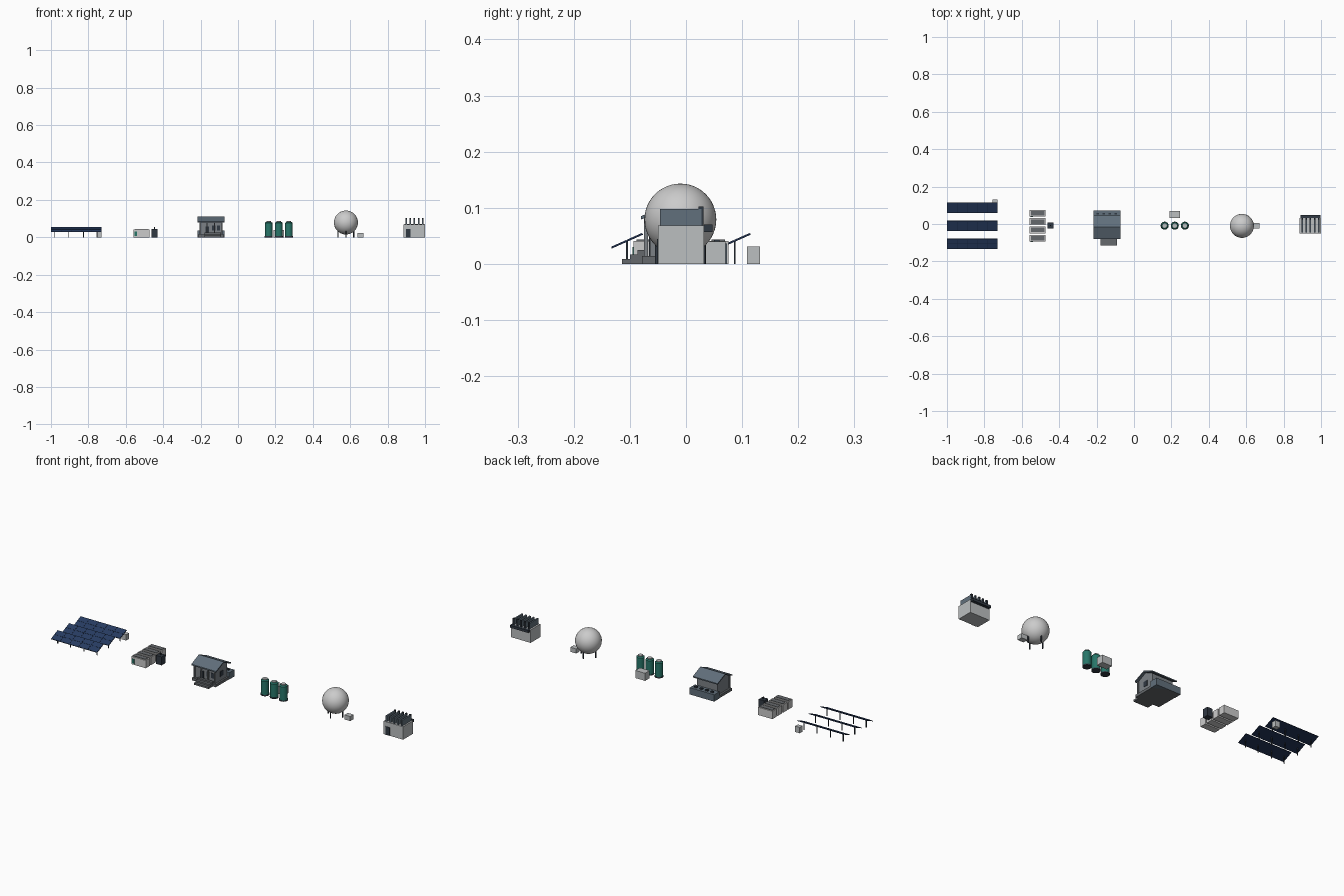
import bpy, math
from mathutils import Matrix

MATS = {}
COLORS = {"navy": (0.012, 0.025, 0.07), "cell": (0.02, 0.045, 0.12), "dark": (0.03, 0.04, 0.055),
          "slate": (0.12, 0.16, 0.2), "stone": (0.13, 0.14, 0.15), "green": (0.02, 0.18, 0.14),
          "white": (0.62, 0.64, 0.64), "light": (0.5, 0.52, 0.53), "wall": (0.2, 0.22, 0.24)}


def paint(o, name, color):
    o.name = name
    if color not in MATS:
        m = bpy.data.materials.new(color)
        m.diffuse_color = (*COLORS[color], 1)
        MATS[color] = m
    o.data.materials.append(MATS[color])
    return o


def mesh(name, verts, faces, color):
    me = bpy.data.meshes.new(name)
    me.from_pydata(verts, [], faces)
    o = bpy.data.objects.new(name, me)
    bpy.context.collection.objects.link(o)
    return paint(o, name, color)


def box(name, x0, x1, y0, y1, z0, z1, color):
    v = [(x, y, z) for x in (x0, x1) for y in (y0, y1) for z in (z0, z1)]
    f = [(0, 1, 3, 2), (4, 6, 7, 5), (0, 4, 5, 1), (2, 3, 7, 6), (0, 2, 6, 4), (1, 5, 7, 3)]
    return mesh(name, v, f, color)


def cyl(name, x, y, z0, z1, r, color, r2=None, n=24):
    bpy.ops.mesh.primitive_cone_add(vertices=n, radius1=r, radius2=r if r2 is None else r2,
                                    depth=z1 - z0, location=(x, y, (z0 + z1) / 2))
    bpy.ops.object.shade_smooth_by_angle()
    return paint(bpy.context.object, name, color)


def extrude_x(name, x0, x1, profile, color):
    n = len(profile)
    v = [(x, y, z) for x in (x0, x1) for y, z in profile]
    f = [tuple(reversed(range(n))), tuple(range(n, 2 * n))]
    f += [(i, (i + 1) % n, n + (i + 1) % n, n + i) for i in range(n)]
    return mesh(name, v, f, color)


# solar array: three tilted rows of five panels on posts
tilt = math.radians(24)
for yc in (-0.105, -0.009, 0.087):
    M = Matrix.Translation((-0.865, yc, 0.041)) @ Matrix.Rotation(tilt, 4, 'X')
    box("panel_frame", -0.135, 0.135, -0.0305, 0.0305, -0.0015, 0.001, "navy").matrix_world = M
    for i in range(5):
        for j in range(2):
            x, y = -0.135 + 0.054 * i, -0.0295 + 0.03 * j
            box("solar_panel", x + 0.0015, x + 0.0525, y, y + 0.029, 0, 0.002, "cell").matrix_world = M
    for px in (-0.98, -0.905, -0.826, -0.75):
        box("panel_post", px - 0.002, px + 0.002, yc - 0.0015, yc + 0.0015, 0, 0.04, "dark")
box("inverter_box", -0.757, -0.73, 0.109, 0.132, 0, 0.031, "light")

# battery bank: four containers and a control cabinet
for i in range(4):
    y = -0.094 + 0.0445 * i
    box("battery_container", -0.558, -0.473, y, y + 0.036, 0, 0.041, "white")
    box("container_roof", -0.552, -0.479, y + 0.006, y + 0.03, 0.041, 0.0435, "stone")
    box("container_stripe", -0.553, -0.54, y - 0.001, y, 0.006, 0.03, "green")
box("control_cabinet", -0.462, -0.43, -0.024, 0.007, 0, 0.045, "dark")
box("cabinet_mast", -0.449, -0.444, -0.011, -0.006, 0.045, 0.056, "dark")

# house: slab, walls, gabled roof, porch, steps and rear annex
box("house_slab", -0.214, -0.075, -0.078, 0.072, 0, 0.014, "stone")
extrude_x("house_walls", -0.204, -0.084, [(-0.064, 0.014), (0.03, 0.014), (0.03, 0.083),
                                           (-0.017, 0.106), (-0.064, 0.083)], "wall")
extrude_x("house_roof", -0.217, -0.072, [(-0.08, 0.079), (-0.017, 0.106), (0.046, 0.079),
                                          (0.046, 0.085), (-0.017, 0.112), (-0.08, 0.085)], "slate")
box("rear_annex", -0.216, -0.073, 0.03, 0.073, 0, 0.036, "slate")
for i in range(4):
    x = -0.2 + 0.032 * i
    box("rear_vent", x, x + 0.014, 0.05, 0.06, 0.036, 0.043, "dark")
for px in (-0.204, -0.165, -0.125, -0.085):
    box("porch_column", px - 0.003, px + 0.003, -0.075, -0.068, 0.014, 0.082, "wall")
for i, y in enumerate((-0.114, -0.1, -0.086)):
    box("porch_step", -0.178, -0.092, y, -0.072, 0, 0.009 + 0.008 * i, "stone")
box("house_door", -0.175, -0.155, -0.066, -0.063, 0.014, 0.058, "dark")
for x in (-0.138, -0.112):
    box("house_window", x, x + 0.017, -0.066, -0.063, 0.035, 0.062, "dark")
box("side_window", -0.085, -0.082, -0.03, -0.005, 0.035, 0.062, "dark")

# storage tanks with caps, and a pump skid
for x in (0.164, 0.218, 0.272):
    cyl("tank_base", x, -0.009, 0, 0.006, 0.0215, "dark")
    cyl("storage_tank", x, -0.009, 0.006, 0.077, 0.02, "green")
    cyl("tank_shoulder", x, -0.009, 0.077, 0.082, 0.02, "green", 0.014)
    cyl("tank_cap", x, -0.009, 0.081, 0.086, 0.0125, "light")
box("pump_skid", 0.19, 0.247, 0.032, 0.07, 0, 0.04, "light")

# spherical gas holder on four legs
bpy.ops.mesh.primitive_uv_sphere_add(segments=48, ring_count=24, radius=0.064, location=(0.577, -0.01, 0.079))
bpy.ops.object.shade_smooth()
paint(bpy.context.object, "gas_sphere", "white")
for i in range(4):
    a = math.pi / 2 * i
    cyl("sphere_leg", 0.577 + 0.042 * math.cos(a), -0.01 + 0.042 * math.sin(a), 0, 0.04, 0.0035, "dark", n=12)
box("valve_box", 0.638, 0.672, -0.023, 0.005, 0, 0.024, "light")

# plant building with rooftop fins and rear header
box("plant_building", 0.886, 1.0, -0.05, 0.032, 0, 0.068, "light")
box("plant_door", 0.898, 0.922, -0.052, -0.05, 0, 0.044, "dark")
for i in range(5):
    x = 0.899 + 0.0222 * i
    box("roof_fin", x - 0.004, x + 0.004, -0.046, 0.028, 0.068, 0.098, "slate")
    box("fin_post", x - 0.004, x + 0.004, 0.022, 0.031, 0.068, 0.102, "dark")
box("rear_header", 0.89, 0.996, 0.032, 0.047, 0.057, 0.07, "dark")
